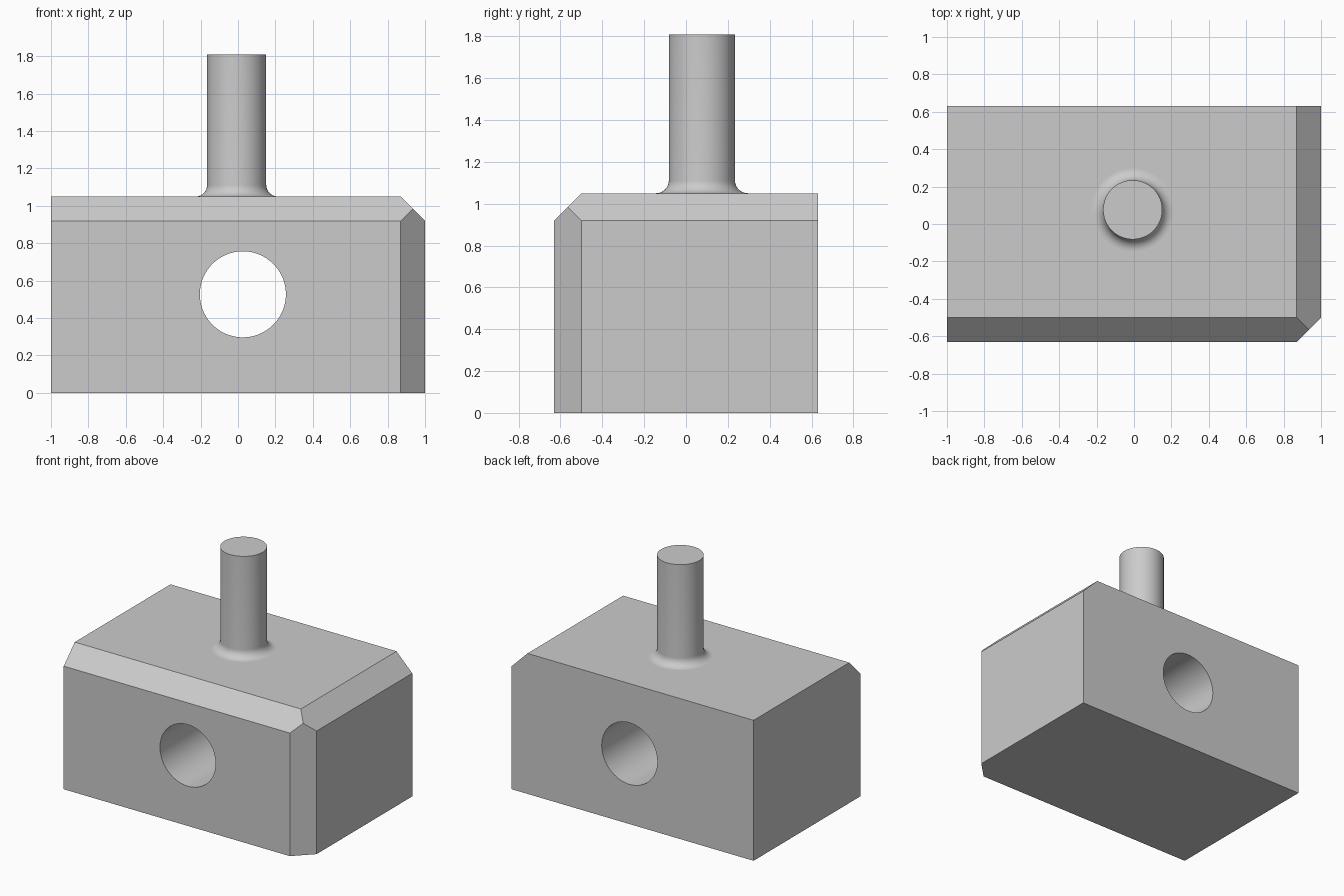
import bpy, bmesh, math
from mathutils import Vector, Matrix

cube = bpy.data.objects.get("Cube")
if cube:
    bpy.data.objects.remove(cube, do_unlink=True)

HALF_X, HALF_Y, HEIGHT = 1.0, 0.63, 1.05
CHAMFER = 0.13

grey = bpy.data.materials.new("plain grey")
grey.use_nodes = True
GREY = (0.6, 0.6, 0.6, 1)
grey.diffuse_color = GREY
grey.node_tree.nodes["Principled BSDF"].inputs["Base Color"].default_value = GREY


def make_object(name, bm):
    bmesh.ops.recalc_face_normals(bm, faces=bm.faces)
    mesh = bpy.data.meshes.new(name)
    bm.to_mesh(mesh)
    bm.free()
    mesh.materials.append(grey)
    obj = bpy.data.objects.new(name, mesh)
    bpy.context.collection.objects.link(obj)
    return obj


def activate(obj):
    bpy.ops.object.select_all(action="DESELECT")
    obj.select_set(True)
    bpy.context.view_layer.objects.active = obj


# Block, with the three edges at its front left top corner cut at 45 degrees
bm = bmesh.new()
bmesh.ops.create_cube(bm, size=1, matrix=Matrix.Translation((0, 0, HEIGHT / 2))
                      @ Matrix.Diagonal((2 * HALF_X, 2 * HALF_Y, HEIGHT, 1)))
corner = Vector((HALF_X, -HALF_Y, HEIGHT))
for normal in (Vector((1, 0, 1)), Vector((0, -1, 1)), Vector((1, -1, 0))):
    cut = bmesh.ops.bisect_plane(
        bm, geom=bm.verts[:] + bm.edges[:] + bm.faces[:],
        plane_co=corner - normal * CHAMFER / 2, plane_no=normal, clear_outer=True)
    rim = [e for e in cut["geom_cut"] if isinstance(e, bmesh.types.BMEdge)]
    bmesh.ops.contextual_create(bm, geom=rim)
block = make_object("block", bm)

# Round hole running through from front to back
bm = bmesh.new()
bmesh.ops.create_cone(bm, cap_ends=True, segments=96, radius1=0.23, radius2=0.23, depth=2,
                      matrix=Matrix.Translation((0.026, 0, 0.527))
                      @ Matrix.Rotation(math.pi / 2, 4, "X"))
cutter = make_object("hole_cutter", bm)
cutter.hide_render = True
drill = block.modifiers.new("through_hole", "BOOLEAN")
drill.operation = "DIFFERENCE"
drill.solver = "EXACT"
drill.object = cutter
activate(block)
bpy.ops.object.modifier_apply(modifier=drill.name)
bpy.data.objects.remove(cutter, do_unlink=True)
bpy.ops.object.shade_smooth_by_angle(angle=math.radians(30))

# Peg, turned from a profile with a rounded foot that blends into the block top
RADIUS, FILLET, TOP, STEPS = 0.158, 0.062, 1.81, 10
profile = []
for i in range(STEPS + 1):
    a = math.pi / 2 * i / STEPS
    profile.append((RADIUS + FILLET * (1 - math.sin(a)),
                    HEIGHT + FILLET * (1 - math.cos(a))))
profile += [(RADIUS, TOP), (0, TOP)]
bm = bmesh.new()
verts = [bm.verts.new((r, 0, z)) for r, z in profile]
edges = [bm.edges.new(pair) for pair in zip(verts, verts[1:])]
bmesh.ops.spin(bm, geom=verts + edges, cent=(0, 0, 0), axis=(0, 0, 1),
               angle=math.tau, steps=96)
bmesh.ops.remove_doubles(bm, verts=bm.verts, dist=0.0005)
peg = make_object("peg", bm)
peg.location = (-0.007, 0.076, 0)
activate(peg)
bpy.ops.object.shade_smooth_by_angle(angle=math.radians(30))
